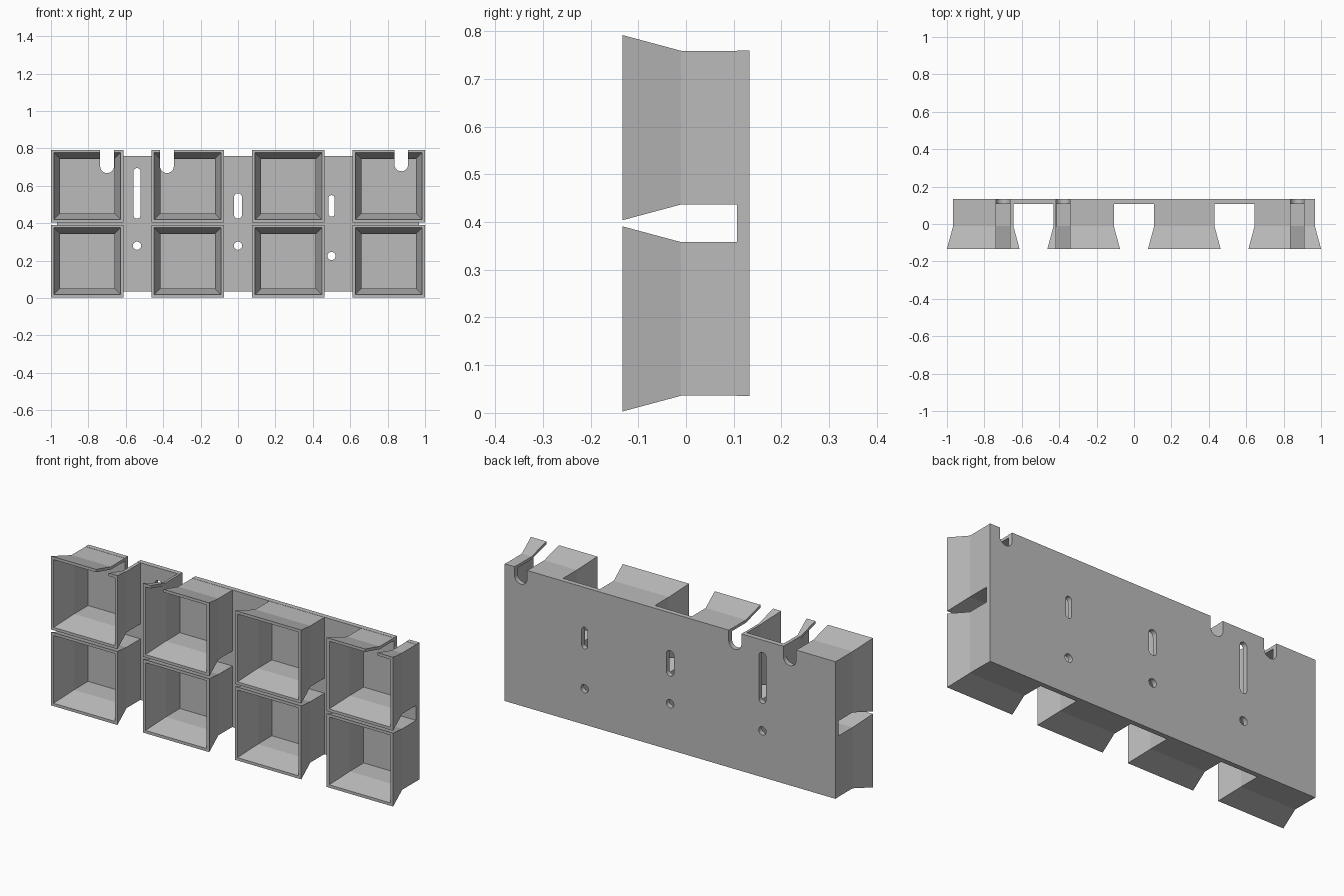
import bpy, bmesh, math

if "Cube" in bpy.data.objects:
    bpy.data.objects.remove(bpy.data.objects["Cube"])

grey = bpy.data.materials.new("light grey plastic")
grey.diffuse_color = (0.5, 0.5, 0.5, 1)
grey.use_nodes = True
grey.node_tree.nodes["Principled BSDF"].inputs["Base Color"].default_value = grey.diffuse_color

Y_FRONT, Y_BEND, Y_PLATE, Y_BACK = -0.133, -0.01, 0.107, 0.133


def finish(bm, name):
    bmesh.ops.recalc_face_normals(bm, faces=bm.faces[:])
    me = bpy.data.meshes.new(name)
    bm.to_mesh(me)
    bm.free()
    me.materials.append(grey)
    ob = bpy.data.objects.new(name, me)
    bpy.context.collection.objects.link(ob)
    return ob


def stadium(name, x, z0, z1, r, n=16):
    """Round-ended slot cutter running through in y (a circle if z1-z0 = 2r)."""
    bm = bmesh.new()
    pts = [(x + r * math.cos(math.pi * i / n), z1 - r + r * math.sin(math.pi * i / n)) for i in range(n + 1)]
    pts += [(x - r * math.cos(math.pi * i / n), z0 + r - r * math.sin(math.pi * i / n)) for i in range(n + 1)]
    f = bm.faces.new([bm.verts.new((px, -0.3, pz)) for px, pz in pts])
    bmesh.ops.remove_doubles(bm, verts=bm.verts[:], dist=1e-5)
    ext = bmesh.ops.extrude_face_region(bm, geom=bm.faces[:])
    bmesh.ops.translate(bm, vec=(0, 0.6, 0), verts=[v for v in ext["geom"] if isinstance(v, bmesh.types.BMVert)])
    ob = finish(bm, name)
    ob.hide_render = True
    return ob


def cut(ob, cutters):
    for c in cutters:
        m = ob.modifiers.new("cut", 'BOOLEAN')
        m.operation, m.solver, m.object = 'DIFFERENCE', 'EXACT', c
    dg = bpy.context.evaluated_depsgraph_get()
    me = bpy.data.meshes.new_from_object(ob.evaluated_get(dg))
    ob.modifiers.clear()
    ob.data = me


def tray(name, cx, cz):
    """Square open tube with a flared mouth, standing on the back plate."""
    bm = bmesh.new()
    section = [(0.161, Y_PLATE), (0.161, Y_BEND), (0.194, Y_FRONT),
               (0.179, Y_FRONT), (0.146, Y_BEND), (0.146, Y_PLATE)]
    loops = [[bm.verts.new((cx + sx * h, y, cz + sz * h))
              for sx, sz in ((-1, -1), (1, -1), (1, 1), (-1, 1))] for h, y in section]
    for a, b in zip(loops, loops[1:] + loops[:1]):
        for i in range(4):
            j = (i + 1) % 4
            bm.faces.new((a[i], a[j], b[j], b[i]))
    return finish(bm, name)


# Back plate
bm = bmesh.new()
bmesh.ops.create_cube(bm, size=1)
for v in bm.verts:
    v.co = (v.co.x * 1.934, 0.12 + v.co.y * 0.026, 0.3975 + v.co.z * 0.725)
plate = finish(bm, "back_plate")

# Open notches in the top edge, and screw slots and holes
notches = {x: stadium("notch_cutter", x, z, 1.0, 0.037)
           for x, z in ((-0.70, 0.668), (-0.38, 0.668), (0.873, 0.678))}
slots = [stadium("slot_cutter", *s) for s in (
    (-0.54, 0.425, 0.695, 0.02), (0, 0.425, 0.56, 0.022), (0.5, 0.435, 0.55, 0.017),
    (-0.54, 0.258, 0.302, 0.022), (0, 0.258, 0.302, 0.022), (0.5, 0.203, 0.247, 0.022))]
cut(plate, list(notches.values()) + slots)

# Two rows of four trays
for col, cx in enumerate((-0.806, -0.269, 0.269, 0.806)):
    for row, cz in (("lower", 0.197), ("upper", 0.598)):
        t = tray(f"{row}_tray_{col + 1}", cx, cz)
        hits = [c for x, c in notches.items() if abs(x - cx) < 0.2]
        if row == "upper" and hits:
            cut(t, hits)

# Remove the cutters
for c in list(notches.values()) + slots:
    bpy.data.objects.remove(c)
